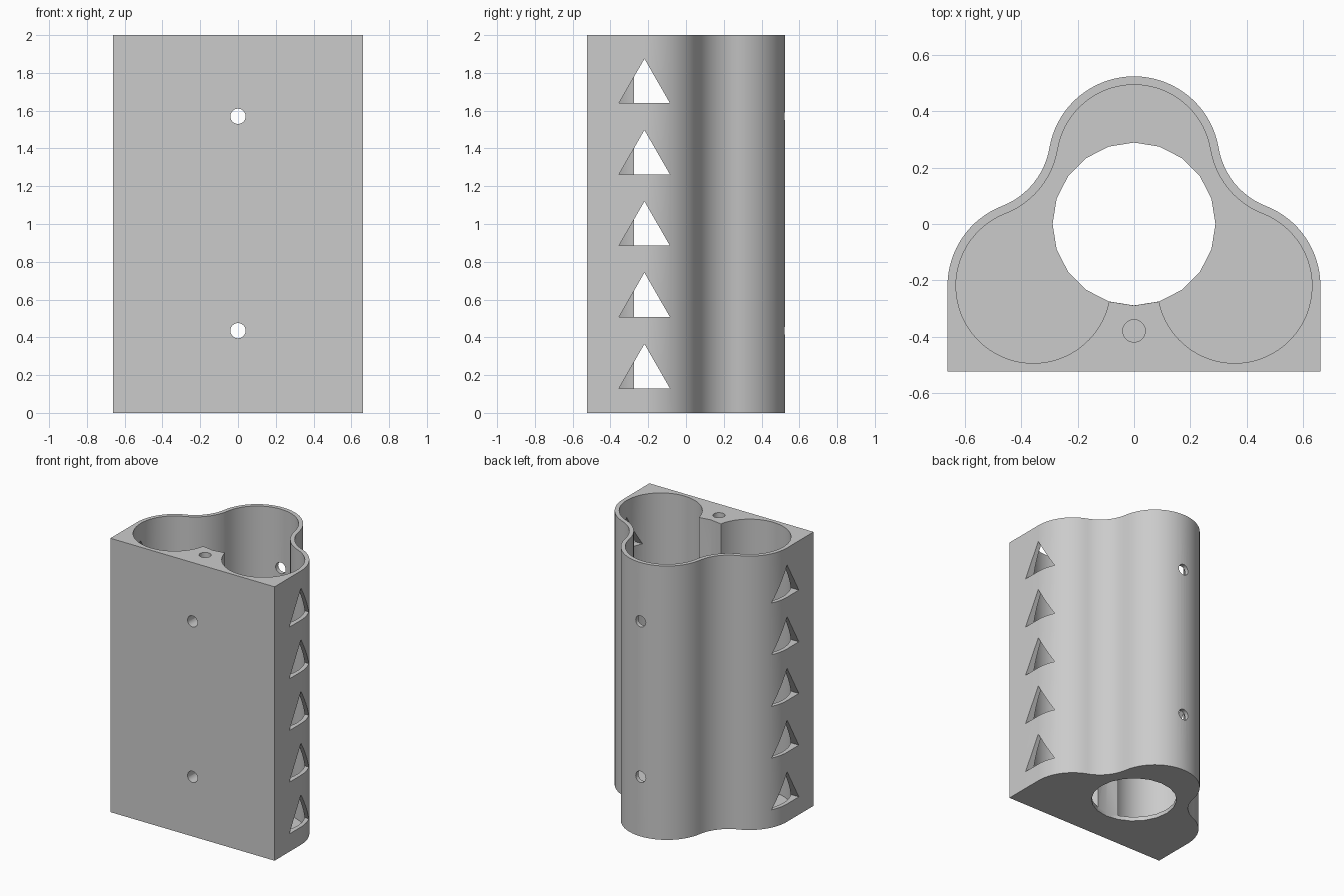
import bpy
import bmesh
from math import atan2, cos, sin, pi, radians

cube = bpy.data.objects.get("Cube")
if cube:
    bpy.data.objects.remove(cube, do_unlink=True)

# Main dimensions
HEIGHT = 2.0
FLOOR = 0.03
WALL = 0.03
LOBE_R = 0.305
FILLET_R = 0.27
SIDE = (0.358, -0.22)       # side lobe centre
BACK = (0, 0.22)            # back lobe centre
FILLET = (0.567, 0.3155)    # centre of the concave blend
FRONT_Y = -0.525
CORE_R = 0.29

grey = bpy.data.materials.new("plain grey")
grey.use_nodes = True
grey.diffuse_color = (0.6, 0.6, 0.6, 1)
grey.node_tree.nodes["Principled BSDF"].inputs["Base Color"].default_value = (0.6, 0.6, 0.6, 1)


def arc(center, r, a0, a1, n):
    return [(center[0] + r * cos(a0 + (a1 - a0) * i / n),
             center[1] + r * sin(a0 + (a1 - a0) * i / n)) for i in range(n + 1)]


def prism(name, points, lo, hi, axis="z"):
    """Extrude a 2D outline along one axis."""
    place = {"z": lambda u, v, w: (u, v, w),
             "y": lambda u, v, w: (u, w, v),
             "x": lambda u, v, w: (w, u, v)}[axis]
    bm = bmesh.new()
    ends = [[bm.verts.new(place(u, v, w)) for u, v in points] for w in (lo, hi)]
    for ring in ends:
        bm.faces.new(ring)
    for i in range(len(points)):
        j = (i + 1) % len(points)
        bm.faces.new((ends[0][i], ends[0][j], ends[1][j], ends[1][i]))
    bmesh.ops.recalc_face_normals(bm, faces=bm.faces)
    mesh = bpy.data.meshes.new(name)
    bm.to_mesh(mesh)
    bm.free()
    mesh.materials.append(grey)
    obj = bpy.data.objects.new(name, mesh)
    bpy.context.collection.objects.link(obj)
    return obj


def trefoil(start, inset, first_angle):
    """Symmetric three-lobed outline, from the front round to the back."""
    to_side = atan2(FILLET[1] - SIDE[1], FILLET[0] - SIDE[0])
    to_back = atan2(FILLET[1] - BACK[1], FILLET[0] - BACK[0])
    r = LOBE_R - inset
    half = [start]
    half += arc(SIDE, r, first_angle, to_side, 44 if inset else 16)
    half += arc(FILLET, FILLET_R + inset, to_side + pi, to_back + pi, 12)[1:]
    half += arc(BACK, r, to_back, pi / 2, 18)[1:]
    return half + [(-x, y) for x, y in reversed(half) if abs(x) > 1e-5]


# Outer shell: three lobes with a square flat front
body = prism("tube_holder_body",
             trefoil((SIDE[0] + LOBE_R, FRONT_Y), 0, 0), 0, HEIGHT)

# Cavity, leaving a web between the two front lobes
cutters = [prism("cavity_cutter",
                 trefoil((0, -CORE_R), WALL, radians(-168.3)), FLOOR, HEIGHT + 0.1)]

# Round opening in the floor
cutters.append(prism("floor_hole_cutter",
                     arc((0, 0), CORE_R - 0.0005, 0, 2 * pi, 20)[:-1], -0.1, 0.2))

# Blind screw hole down the web
cutters.append(prism("web_hole_cutter",
                     arc((0, -0.38), 0.04, 0, 2 * pi, 32)[:-1], FLOOR, HEIGHT + 0.1))

# Cross holes from front to back
for z in (0.435, 1.57):
    cutters.append(prism("cross_hole_cutter",
                         arc((0, z), 0.0405, 0, 2 * pi, 30)[:-1], -0.7, 0.7, "y"))

# Triangular windows down both sides
for row in range(5):
    z = 0.13 + 0.3775 * row
    triangle = [(-0.355, z), (-0.085, z), (-0.22, z + 0.235)]
    for lo, hi in ((-0.8, -0.35), (0.35, 0.8)):
        cutters.append(prism("window_cutter", triangle, lo, hi, "x"))

bpy.ops.object.select_all(action="DESELECT")
body.select_set(True)
bpy.context.view_layer.objects.active = body
for cutter in cutters:
    cutter.hide_render = True
    mod = body.modifiers.new("cut", "BOOLEAN")
    mod.operation = "DIFFERENCE"
    mod.solver = "EXACT"
    mod.object = cutter
    bpy.ops.object.modifier_apply(modifier=mod.name)
    bpy.data.objects.remove(cutter, do_unlink=True)

bpy.ops.object.shade_smooth_by_angle(angle=radians(30))
